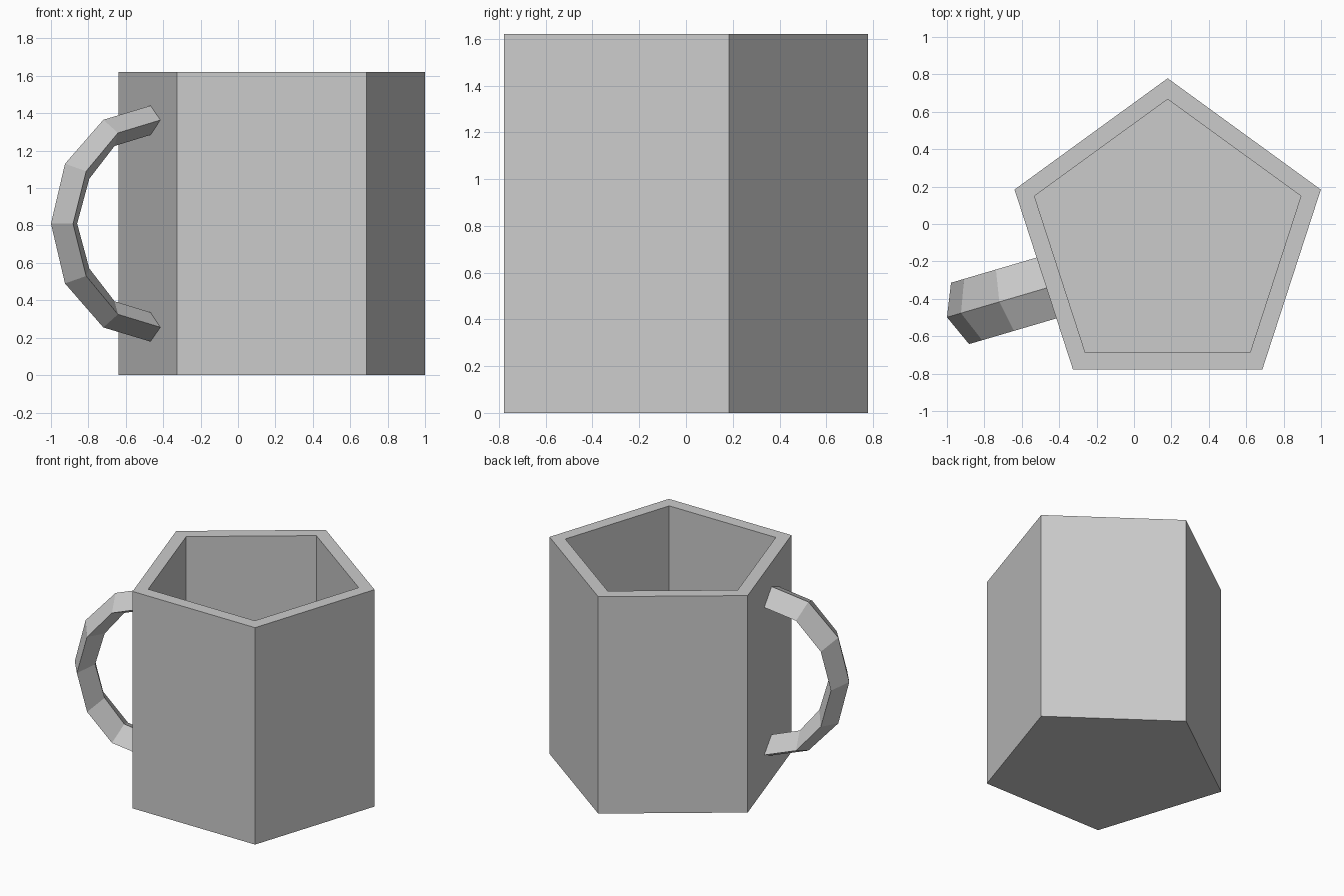
import bpy, bmesh
from math import sin, cos, pi
from mathutils import Vector

if "Cube" in bpy.data.objects:
    bpy.data.objects.remove(bpy.data.objects["Cube"])

CENTRE = Vector((0.18, -0.082, 0))
HEIGHT = 1.62


def loft(name, rings):
    """Skin matching rings of points into one closed, flat-shaded solid."""
    bm = bmesh.new()
    loops = [[bm.verts.new(p) for p in ring] for ring in rings]
    for a, b in zip(loops, loops[1:]):
        n = len(a)
        for i in range(n):
            j = (i + 1) % n
            bm.faces.new((a[i], a[j], b[j], b[i]))
    bm.faces.new(loops[0])
    bm.faces.new(loops[-1])
    bmesh.ops.recalc_face_normals(bm, faces=bm.faces)
    mesh = bpy.data.meshes.new(name)
    bm.to_mesh(mesh)
    bm.free()
    obj = bpy.data.objects.new(name, mesh)
    bpy.context.collection.objects.link(obj)
    return obj


def pentagon(radius, z):
    return [CENTRE + Vector((radius * cos(pi / 2 + i * 2 * pi / 5),
                             radius * sin(pi / 2 + i * 2 * pi / 5), z))
            for i in range(5)]


# Five-sided cup: outer wall, rim, inner wall, floor
loft("mug_body", [pentagon(0.861, 0), pentagon(0.861, HEIGHT),
                  pentagon(0.749, HEIGHT), pentagon(0.749, 0.11)])

# Handle: diamond section; (x, height above middle, offset to outer ridge x, z)
half = [(-0.43, 0.564, -0.01, 0.075),
        (-0.69, 0.485, -0.03, 0.07),
        (-0.86, 0.28, -0.065, 0.04)]
path = half + [(-0.93, 0, -0.07, 0)] + [(x, -z, dx, -dz) for x, z, dx, dz in reversed(half)]
side = Vector((0.282, -0.959, 0)) * 0.171
rings = []
for x, z, dx, dz in path:
    c = Vector((x, -0.478 + (x + 0.93) * 0.294, HEIGHT / 2 + z))
    out = Vector((dx, dx * 0.294, dz))
    rings.append([c + out, c + side, c - out, c - side])
loft("handle", rings)
